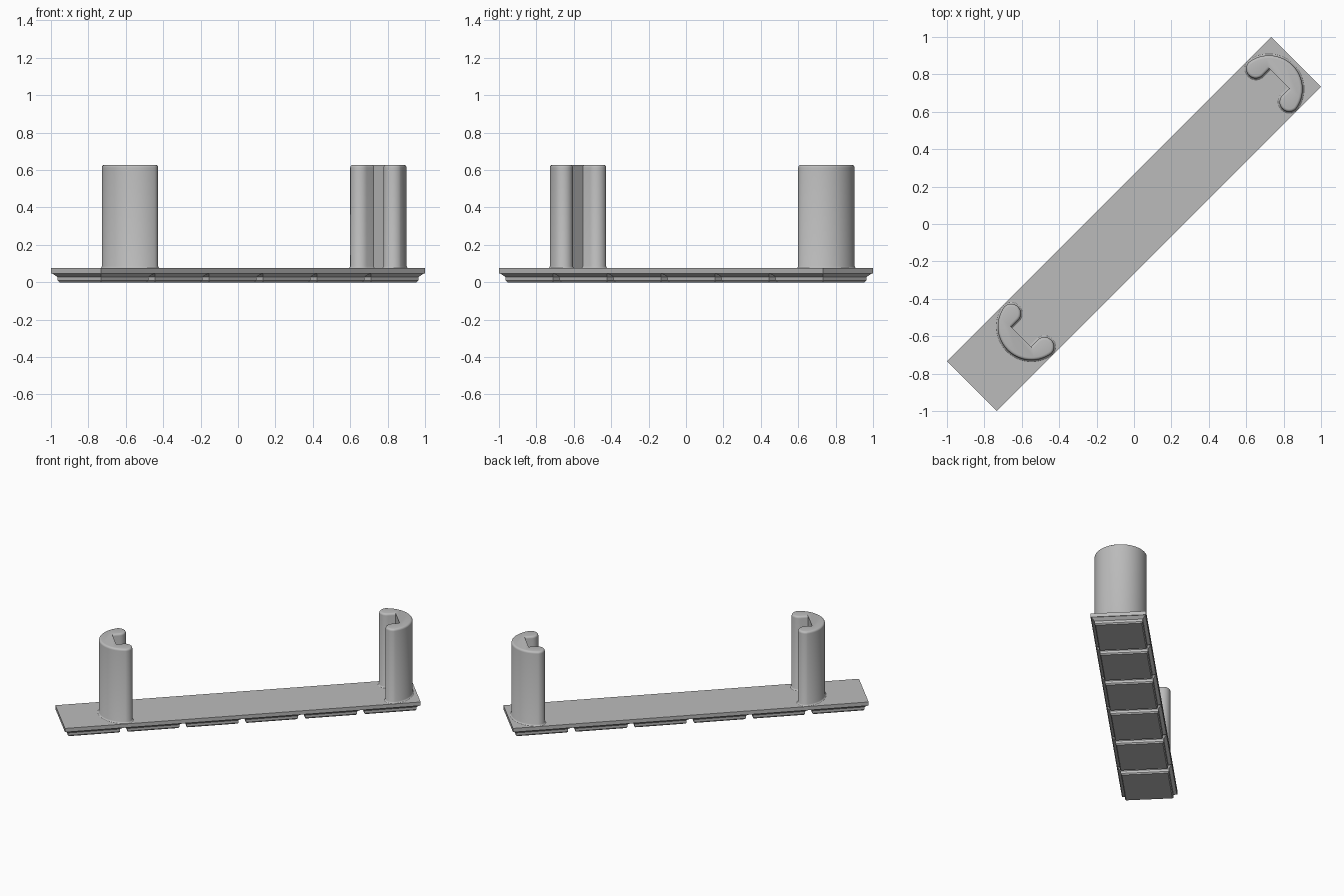
import bpy, bmesh, math
from math import sin, cos, radians

if "Cube" in bpy.data.objects:
    bpy.data.objects.remove(bpy.data.objects["Cube"])

grey = bpy.data.materials.new("plain grey")
grey.diffuse_color = (0.5, 0.5, 0.5, 1)
grey.use_nodes = True
grey.node_tree.nodes["Principled BSDF"].inputs["Base Color"].default_value = grey.diffuse_color

HALF_L, HALF_W, CELLS = 1.225, 0.189, 6


def loft(name, rings, smooth=False):
    """Skin stacked closed rings and cap both ends; the part runs along the diagonal."""
    bm = bmesh.new()
    loops = [[bm.verts.new(p) for p in ring] for ring in rings]
    n = len(loops[0])
    for a, b in zip(loops, loops[1:]):
        for i in range(n):
            j = (i + 1) % n
            bm.faces.new((a[i], a[j], b[j], b[i]))
    bm.faces.new(loops[0][::-1])
    bm.faces.new(loops[-1])
    bmesh.ops.recalc_face_normals(bm, faces=bm.faces)
    mesh = bpy.data.meshes.new(name)
    bm.to_mesh(mesh)
    bm.free()
    mesh.materials.append(grey)
    ob = bpy.data.objects.new(name, mesh)
    ob.rotation_euler.z = radians(45)
    bpy.context.collection.objects.link(ob)
    if smooth:
        bpy.ops.object.select_all(action='DESELECT')
        ob.select_set(True)
        bpy.context.view_layer.objects.active = ob
        bpy.ops.object.shade_smooth_by_angle(angle=radians(35))
    return ob


def rect(cx, hx, hy, z):
    return [(cx - hx, -hy, z), (cx + hx, -hy, z), (cx + hx, hy, z), (cx - hx, hy, z)]


# Long flat plate
loft("plate", [rect(0, HALF_L, HALF_W, z) for z in (0.047, 0.075)])

# Six stepped feet under the plate, separated by grooves
cell = HALF_L / CELLS
steps = [(0.0, 0.032), (0.009, 0.025), (0.028, 0.025), (0.047, 0.004)]
for k in range(CELLS):
    cx = -HALF_L + cell * (2 * k + 1)
    loft(f"foot_{k + 1}", [rect(cx, cell - d, HALF_W - d, z) for z, d in steps])


# C-shaped outline as (x, y, outward normal), open towards +x
def arc(cx, cy, r, a0, a1, n):
    out = []
    for i in range(n + 1):
        a = radians(a0 + (a1 - a0) * i / n)
        out.append((cx + r * cos(a), cy + r * sin(a), cos(a), sin(a)))
    return out


outline = (arc(0, 0, 0.18, 99, 261, 36)
           + arc(-0.028, -0.126, 0.052, -85, 90, 14)
           + [(-0.079, -0.074, 0, 1), (-0.079, 0.074, 0, -1)]
           + arc(-0.028, 0.126, 0.052, -90, 85, 14))

# Height and inset: flared root, straight wall, rounded top edge
wall = [(0.072, -0.009), (0.075, -0.009), (0.078, -0.004), (0.085, 0), (0.613, 0)]
wall += [(0.613 + 0.015 * sin(radians(a)), 0.015 * (1 - cos(radians(a))))
         for a in (22.5, 45, 67.5, 90)]

# Two posts facing each other
for name, u, s in (("left_post", -0.775, 1), ("right_post", 1.02, -1)):
    loft(name, [[(u + s * (x - nx * d), s * (y - ny * d), z) for x, y, nx, ny in outline]
                for z, d in wall], smooth=True)
